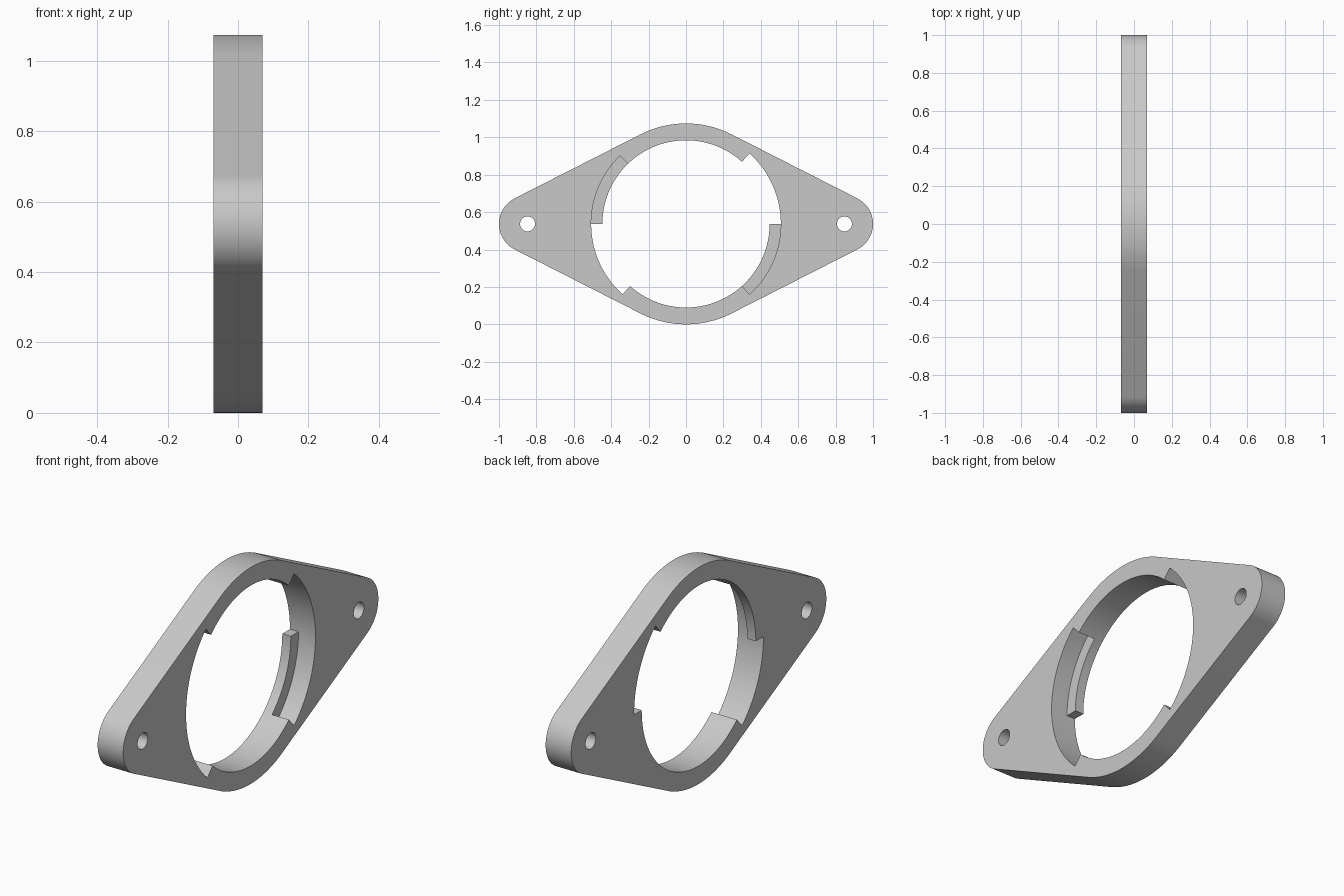
import bpy, bmesh
from math import radians, cos, sin, asin, degrees

if "Cube" in bpy.data.objects:
    bpy.data.objects.remove(bpy.data.objects["Cube"], do_unlink=True)

HALF = 0.07                     # half thickness along x
RING, TIP = 0.537, 0.153        # outer radii of the middle and the ends
BORE, POCKET = 0.447, 0.507     # inner radii
BOLT_Y, BOLT_R = 0.847, 0.04
LEDGE_FRONT = -0.023
CZ = RING

grey = bpy.data.materials.new("light_grey")
grey.use_nodes = True
colour = (0.58, 0.58, 0.58, 1)
grey.diffuse_color = colour
grey.node_tree.nodes["Principled BSDF"].inputs["Base Color"].default_value = colour


def arc(radius, start, end, cy=0, step=2):
    """Points on an arc in the y-z plane, angles in degrees."""
    n = max(1, round((end - start) / step))
    angles = [radians(start + (end - start) * i / n) for i in range(n + 1)]
    return [(cy + radius * cos(a), CZ + radius * sin(a)) for a in angles]


def solid(name, loops, x0, x1):
    """Fill closed loops (outline first, then holes) and extrude along x."""
    bm = bmesh.new()
    edges = []
    for loop in loops:
        vs = [bm.verts.new((x0, y, z)) for y, z in loop]
        edges += [bm.edges.new((a, b)) for a, b in zip(vs, vs[1:] + vs[:1])]
    bmesh.ops.triangle_fill(bm, use_beauty=True, use_dissolve=False, edges=edges)
    ext = bmesh.ops.extrude_face_region(bm, geom=bm.faces[:], use_keep_orig=True)
    moved = [v for v in ext["geom"] if isinstance(v, bmesh.types.BMVert)]
    bmesh.ops.translate(bm, verts=moved, vec=(x1 - x0, 0, 0))
    bmesh.ops.recalc_face_normals(bm, faces=bm.faces[:])
    mesh = bpy.data.meshes.new(name)
    bm.to_mesh(mesh)
    bm.free()
    mesh.materials.append(grey)
    obj = bpy.data.objects.new(name, mesh)
    bpy.context.collection.objects.link(obj)
    bpy.ops.object.select_all(action="DESELECT")
    obj.select_set(True)
    bpy.context.view_layer.objects.active = obj
    bpy.ops.object.shade_smooth_by_angle(angle=radians(30))
    return obj


# Outline: large middle arcs joined to the rounded ends by tangent lines
t = 90 - degrees(asin((RING - TIP) / BOLT_Y))
outline = (arc(TIP, -t, t, BOLT_Y, 4) + arc(RING, t, 180 - t)
           + arc(TIP, 180 - t, 180 + t, -BOLT_Y, 4) + arc(RING, 180 + t, 360 - t))

# Bore with a wider pocket on each side
bore = (arc(POCKET, -48, 48) + arc(BORE, 48, 134)
        + arc(POCKET, 134, 228) + arc(BORE, 228, 312))

bolt_holes = [arc(BOLT_R, 0, 360, side * BOLT_Y, 10)[:-1] for side in (-1, 1)]
solid("flange_plate", [outline, bore] + bolt_holes, -HALF, HALF)

# Thin retaining ledges, each filling half of a pocket
for name, start, end in (("front_ledge", 134, 180), ("rear_ledge", -48, 0)):
    ledge = arc(POCKET, start, end) + arc(BORE, start, end)[::-1]
    solid(name, [ledge], -HALF, LEDGE_FRONT)
